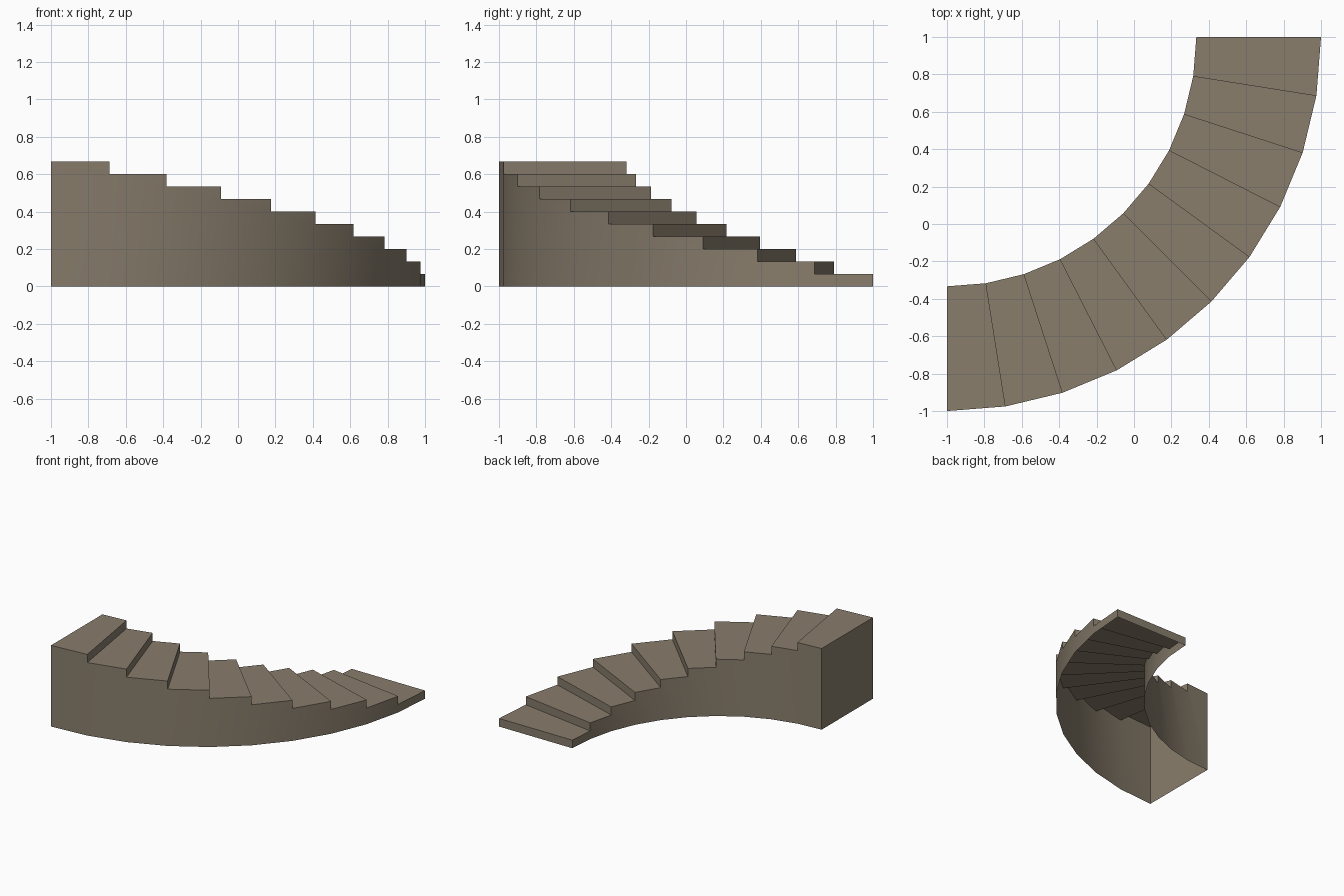
import bpy, bmesh, math

if "Cube" in bpy.data.objects:
    bpy.data.objects.remove(bpy.data.objects["Cube"])

STEPS = 10
R_IN, R_OUT = 4 / 3, 2.0
RISE = 2 / 30
CX, CY = -1.0, 1.0          # centre of the quarter turn

stone = bpy.data.materials.new("warm grey stone")
stone.diffuse_color = (0.246, 0.205, 0.150, 1)
stone.use_nodes = True
stone.node_tree.nodes["Principled BSDF"].inputs["Base Color"].default_value = stone.diffuse_color

bm = bmesh.new()
cache = {}


def vert(radius, line, level):
    """Shared vertex on a radial line, at a whole number of risers."""
    key = (radius, line, level)
    if key not in cache:
        a = math.radians(90) * line / STEPS
        cache[key] = bm.verts.new((CX + radius * math.cos(a),
                                   CY - radius * math.sin(a), level * RISE))
    return cache[key]


def face(*keys):
    verts = []
    for k in keys:
        v = vert(*k)
        if v not in verts:
            verts.append(v)
    return bm.faces.new(verts)


treads = []
for i in range(STEPS):
    top = i + 1
    # tread and riser
    treads.append(face((R_IN, i, top), (R_OUT, i, top),
                       (R_OUT, i + 1, top), (R_IN, i + 1, top)))
    face((R_IN, i, i), (R_OUT, i, i), (R_OUT, i, top), (R_IN, i, top))
    # curved side walls, sharing the corner of the step below
    for r in (R_IN, R_OUT):
        face((r, i, 0), (r, i + 1, 0), (r, i + 1, top), (r, i, top), (r, i, i))

# tall end wall; the underside stays open
face((R_IN, STEPS, 0), (R_OUT, STEPS, 0), (R_OUT, STEPS, STEPS), (R_IN, STEPS, STEPS))

bmesh.ops.recalc_face_normals(bm, faces=bm.faces[:])
bm.normal_update()
if treads[0].normal.z < 0:
    bmesh.ops.reverse_faces(bm, faces=bm.faces[:])

mesh = bpy.data.meshes.new("curved_staircase")
bm.to_mesh(mesh)
bm.free()
mesh.materials.append(stone)
stairs = bpy.data.objects.new("curved_staircase", mesh)
bpy.context.collection.objects.link(stairs)

# smooth curved walls, sharp steps
bpy.context.view_layer.objects.active = stairs
stairs.select_set(True)
bpy.ops.object.shade_smooth_by_angle(angle=math.radians(30))
